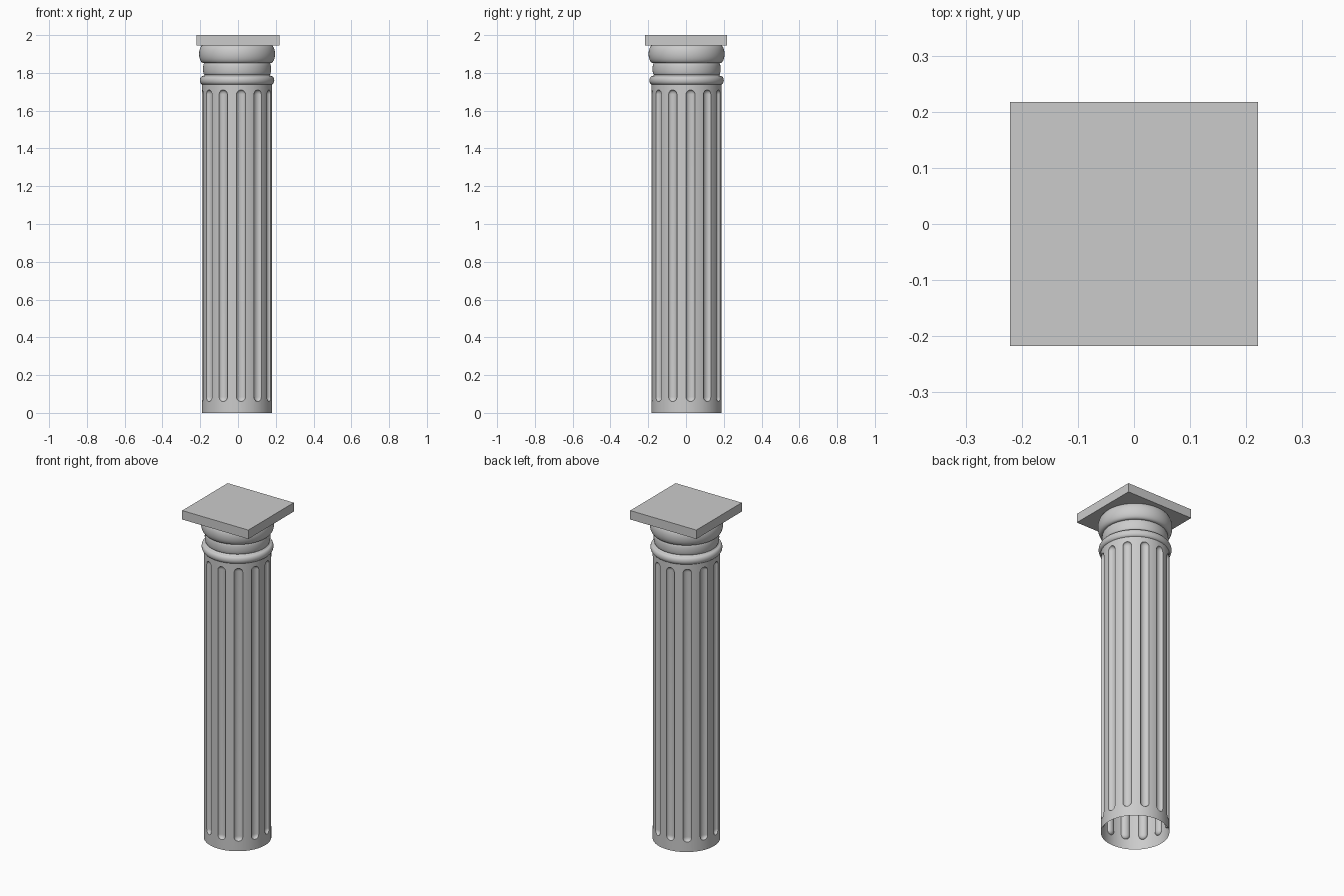
import bpy, bmesh, math
from math import sin, cos, pi, sqrt

if "Cube" in bpy.data.objects:
    bpy.data.objects.remove(bpy.data.objects["Cube"])

CX, CY = -0.005, 0.003
stone = bpy.data.materials.new("grey stone")
stone.diffuse_color = (0.6, 0.6, 0.6, 1)
stone.use_nodes = True
stone.node_tree.nodes["Principled BSDF"].inputs["Base Color"].default_value = stone.diffuse_color


def finish(bm, name, smooth=True):
    me = bpy.data.meshes.new(name)
    bm.to_mesh(me)
    bm.free()
    ob = bpy.data.objects.new(name, me)
    bpy.context.collection.objects.link(ob)
    me.materials.append(stone)
    if smooth:
        bpy.ops.object.select_all(action='DESELECT')
        ob.select_set(True)
        bpy.context.view_layer.objects.active = ob
        bpy.ops.object.shade_smooth_by_angle(angle=math.radians(35))
    return ob


def skin(columns):
    """Closed ring of vertex columns, given as (angle, [(radius, z), ...])."""
    bm = bmesh.new()
    cols = [[bm.verts.new((CX + r * cos(a), CY + r * sin(a), z)) for r, z in pts]
            for a, pts in columns]
    for i, c in enumerate(cols):
        d = cols[(i + 1) % len(cols)]
        for k in range(len(c) - 1):
            bm.faces.new((c[k], d[k], d[k + 1], c[k + 1]))
    bmesh.ops.remove_doubles(bm, verts=bm.verts, dist=1e-5)
    return bm


# Fluted shaft: open shell with 12 round-ended grooves
R, W, DEPTH, N, TOP = 0.185, 0.024, 0.017, 12, 1.745
LOW, HIGH, STEPS = 0.06 + W, 1.71 - W, 6
pitch = 2 * pi * R / N
offsets = [W * sin(pi * (i / 10 - 0.5)) for i in range(11)]
offsets += [W + (pitch - 2 * W) * i / 4 for i in range(1, 4)]


def shaft_column(s):
    h = sqrt(max(0.0, W * W - s * s))
    end = []
    for k in range(STEPS + 1):
        dz = h * cos(k / STEPS * pi / 2)
        end.append((R - DEPTH * sqrt(max(0.0, 1 - (s * s + dz * dz) / W ** 2)), dz))
    return ([(R, 0)] + [(r, LOW - dz) for r, dz in end]
            + [(r, HIGH + dz) for r, dz in reversed(end)] + [(R, TOP)])


start = math.radians(6.5)
finish(skin([(start + 2 * pi * f / N + s / R, shaft_column(s))
             for f in range(N) for s in offsets]), "fluted_shaft")


# Lathed capital mouldings
def bulge(r, out, z0, z1, n=12):
    return [(r + out * sin(pi * i / n), (z0 + z1) / 2 - (z1 - z0) / 2 * cos(pi * i / n))
            for i in range(n + 1)]


def lathe(name, profile, seg=96):
    return finish(skin([(2 * pi * i / seg, profile) for i in range(seg)]), name)


lathe("collar_ring", bulge(0.181, 0.016, 1.738, 1.783))
lathe("neck", [(0.181, 1.783), (0.175, 1.787)] + bulge(0.173, 0.007, 1.79, 1.852))
lathe("echinus", [(0.173, 1.852)] + bulge(0.178, 0.023, 1.852, 1.948))

# Square slab on top
bm = bmesh.new()
bmesh.ops.create_cube(bm, size=1)
for v in bm.verts:
    v.co = (v.co.x * 0.442, v.co.y * 0.434, 1.973 + v.co.z * 0.054)
finish(bm, "abacus", smooth=False)
